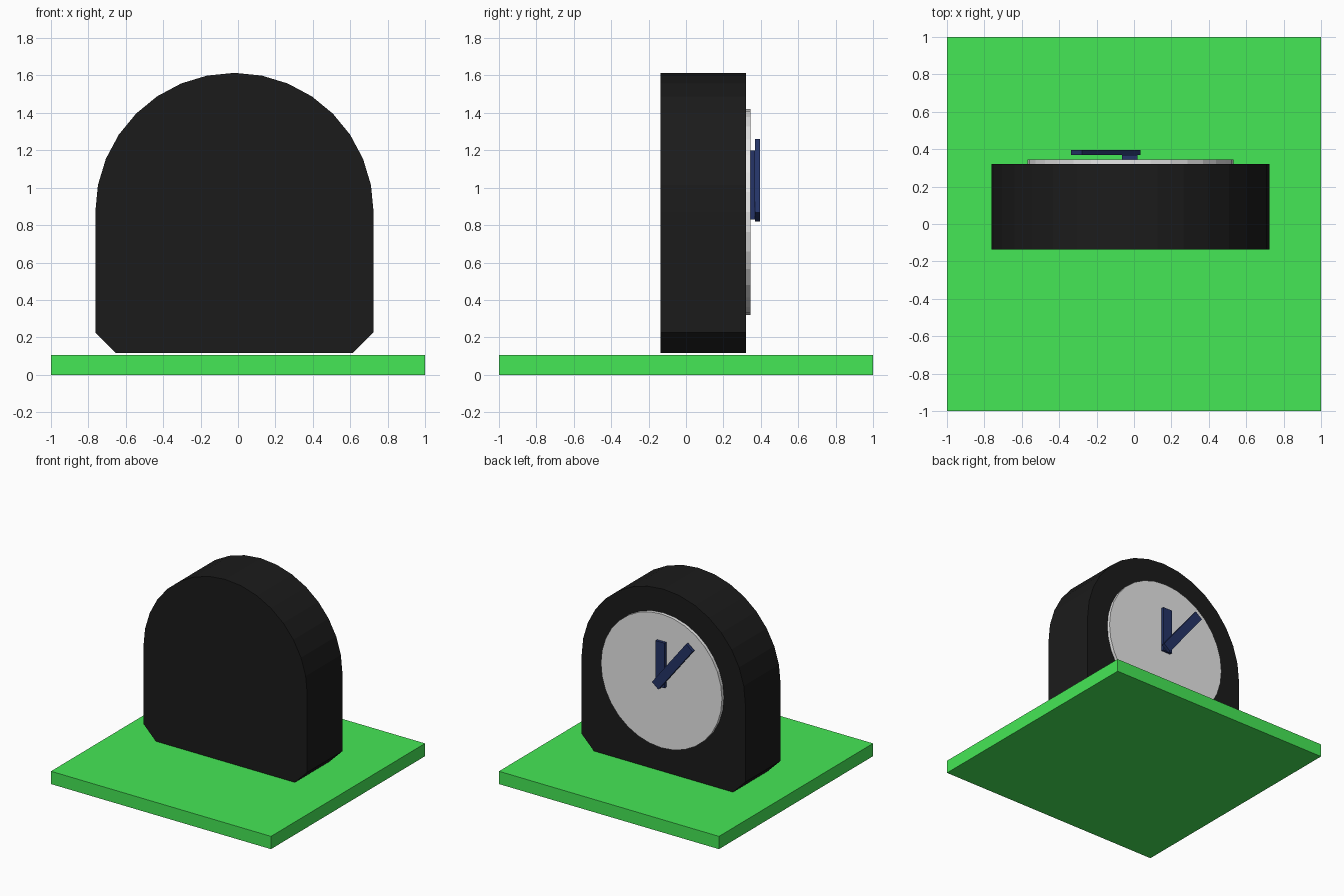
import bpy, bmesh
from math import sin, cos, pi, radians

default = bpy.data.objects.get("Cube")
if default:
    bpy.data.objects.remove(default, do_unlink=True)


def material(name, rgb):
    m = bpy.data.materials.new(name)
    m.use_nodes = True
    colour = (*rgb, 1.0)
    m.diffuse_color = colour
    m.node_tree.nodes["Principled BSDF"].inputs["Base Color"].default_value = colour
    return m


green = material("grass green", (0.06, 0.80, 0.092))
black = material("soft black", (0.011, 0.011, 0.011))
white = material("dial grey", (0.80, 0.80, 0.80))
navy = material("navy blue", (0.018, 0.034, 0.135))


def extrude_profile(name, points, y0, y1, mat):
    """Solid made from an (x, z) outline running from y0 to y1."""
    bm = bmesh.new()
    face = bm.faces.new([bm.verts.new((x, y0, z)) for x, z in points])
    grown = bmesh.ops.extrude_face_region(bm, geom=[face])["geom"]
    verts = [g for g in grown if isinstance(g, bmesh.types.BMVert)]
    bmesh.ops.translate(bm, verts=verts, vec=(0, y1 - y0, 0))
    bmesh.ops.recalc_face_normals(bm, faces=bm.faces)
    mesh = bpy.data.meshes.new(name)
    bm.to_mesh(mesh)
    bm.free()
    mesh.materials.append(mat)
    obj = bpy.data.objects.new(name, mesh)
    bpy.context.collection.objects.link(obj)


def arc(radius, start, end, steps):
    return [(CX + radius * cos(start + (end - start) * i / steps),
             CZ + radius * sin(start + (end - start) * i / steps))
            for i in range(steps + 1)]


def hand(name, cx, cz, length, width, tilt, y0, y1):
    """Bar leaning clockwise as seen from the dial side."""
    s, c = sin(radians(tilt)), cos(radians(tilt))
    corners = [(-1, -1), (1, -1), (1, 1), (-1, 1)]
    points = [(cx + a * width / 2 * c - b * length / 2 * s,
               cz + a * width / 2 * s + b * length / 2 * c) for a, b in corners]
    extrude_profile(name, points, y0, y1, navy)


# Shared centre of the case arch and the dial
CX, CZ = -0.019, 0.87
R, BOTTOM, CHAMFER = 0.744, 0.115, 0.112

# Ground plate
extrude_profile("base_plate", [(-1, 0), (1, 0), (1, 0.105), (-1, 0.105)], -1, 1, green)

# Arched case with chamfered lower corners
case = arc(R, 0, pi, 16) + [
    (CX - R, BOTTOM + CHAMFER), (CX - R + CHAMFER, BOTTOM),
    (CX + R - CHAMFER, BOTTOM), (CX + R, BOTTOM + CHAMFER)]
extrude_profile("clock_case", case, -0.137, 0.32, black)

# Round dial on the back face
extrude_profile("dial", arc(0.55, 0, 2 * pi, 32)[:-1], 0.32, 0.346, white)

# Clock hands
hand("hour_hand", -0.022, 1.015, 0.37, 0.082, 0, 0.346, 0.369)
hand("minute_hand", -0.151, 1.04, 0.502, 0.075, 38.3, 0.369, 0.395)
